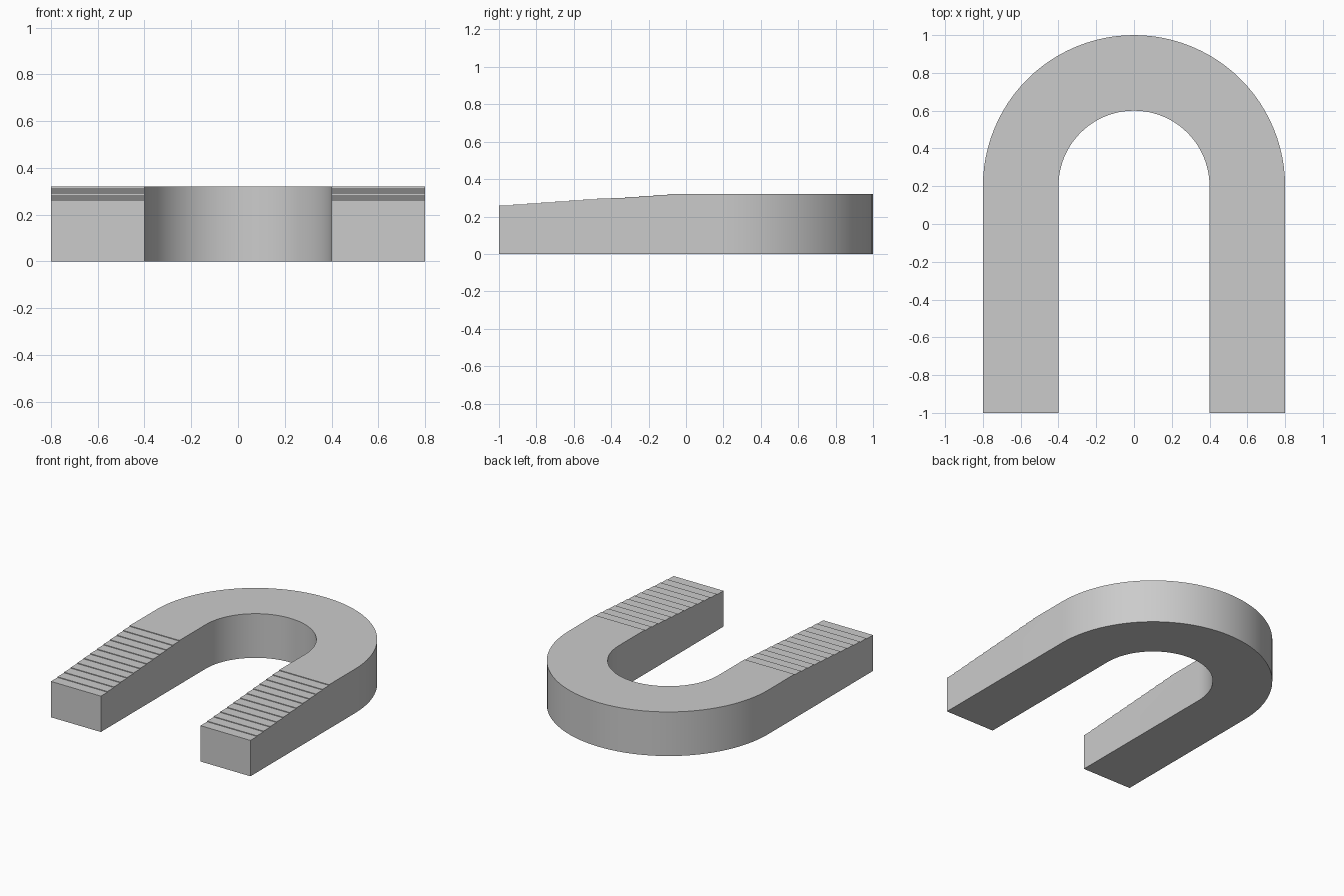
import bpy
import bmesh
from math import cos, sin, pi

if "Cube" in bpy.data.objects:
    bpy.data.objects.remove(bpy.data.objects["Cube"])

INNER, OUTER = 0.4, 0.8
FRONT, STEP_END, BEND = -1.0, -0.1, 0.2
LOW, HIGH = 0.26, 0.32
STEPS = 12
SEGMENTS = 48

grey = bpy.data.materials.new("plain_grey")
grey.use_nodes = True
colour = (0.6, 0.6, 0.6, 1)
grey.diffuse_color = colour
grey.node_tree.nodes["Principled BSDF"].inputs["Base Color"].default_value = colour

bm = bmesh.new()


def extrude(points, offset):
    """Turn a closed outline into a solid prism."""
    face = bm.faces.new([bm.verts.new(p) for p in points])
    result = bmesh.ops.extrude_face_region(bm, geom=[face], use_keep_orig=True)
    moved = [v for v in result["geom"] if isinstance(v, bmesh.types.BMVert)]
    bmesh.ops.translate(bm, verts=moved, vec=offset)


# Stepped side outline of a leg
outline = [(BEND, 0), (FRONT, 0), (FRONT, LOW)]
for i in range(1, STEPS + 1):
    y = FRONT + (STEP_END - FRONT) * i / STEPS
    outline += [(y, LOW + (HIGH - LOW) * (i - 1) / STEPS),
                (y, LOW + (HIGH - LOW) * i / STEPS)]
outline.append((BEND, HIGH))

# Two legs
for x in (-OUTER, INNER):
    extrude([(x, y, z) for y, z in outline], (OUTER - INNER, 0, 0))

# Half-ring bend
angles = [pi * i / SEGMENTS for i in range(SEGMENTS + 1)]
ring = [(OUTER * cos(a), BEND + OUTER * sin(a), 0) for a in angles]
ring += [(INNER * cos(a), BEND + INNER * sin(a), 0) for a in reversed(angles)]
extrude(ring, (0, 0, HIGH))

# Open the hidden joints and weld the legs to the bend
joints = [f for f in bm.faces if all(abs(v.co.y - BEND) < 1e-4 for v in f.verts)]
bmesh.ops.delete(bm, geom=joints, context="FACES")
bmesh.ops.remove_doubles(bm, verts=bm.verts[:], dist=1e-4)
bmesh.ops.recalc_face_normals(bm, faces=bm.faces[:])

mesh = bpy.data.meshes.new("horseshoe_body")
bm.to_mesh(mesh)
bm.free()
mesh.materials.append(grey)
body = bpy.data.objects.new("horseshoe_body", mesh)
bpy.context.collection.objects.link(body)

# Smooth bend with crisp edges
bpy.ops.object.select_all(action="DESELECT")
body.select_set(True)
bpy.context.view_layer.objects.active = body
bpy.ops.object.shade_smooth_by_angle()
